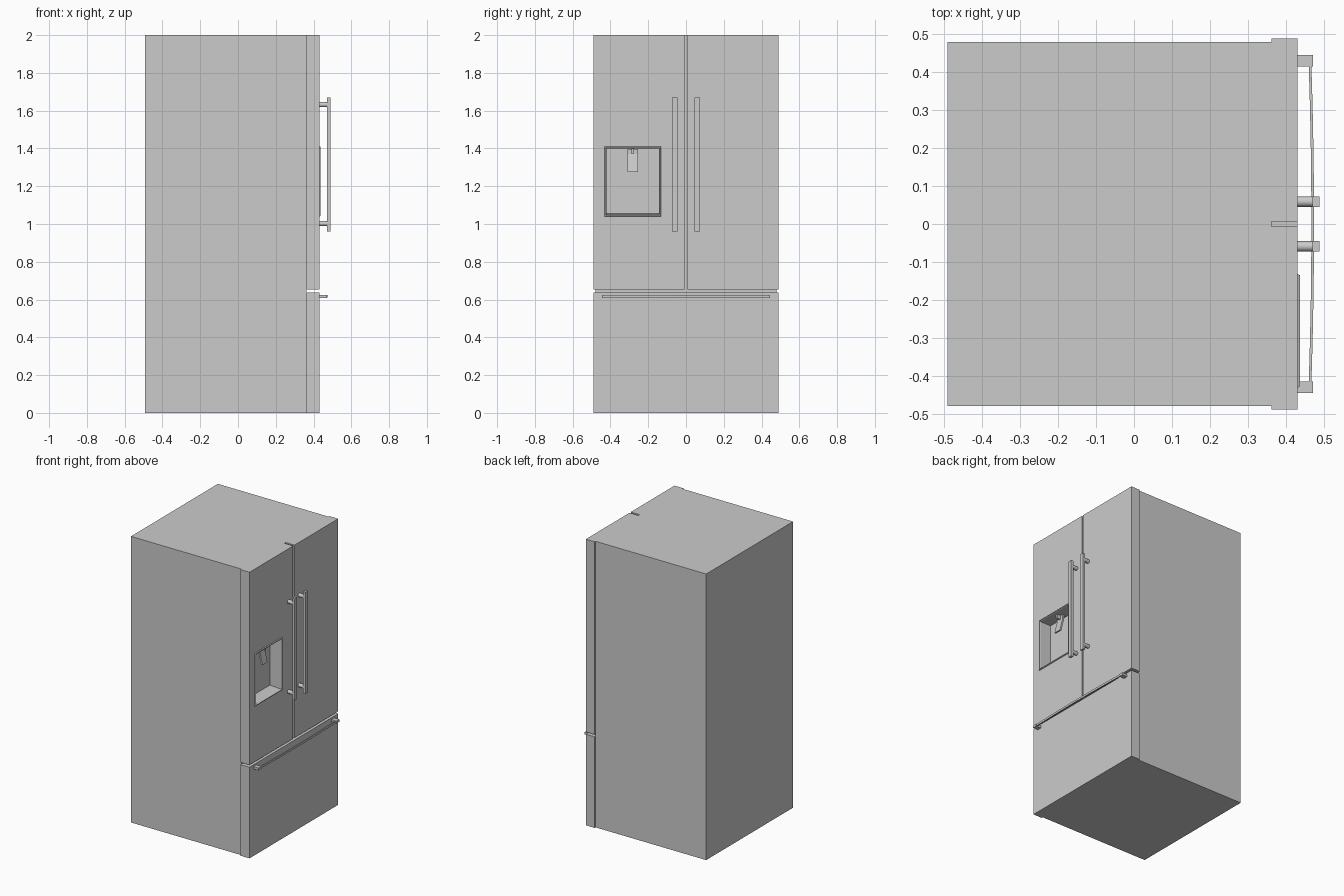
import bpy, bmesh, math
from mathutils import Matrix, Vector

if "Cube" in bpy.data.objects:
    bpy.data.objects.remove(bpy.data.objects["Cube"])

FACE = 0.432   # front plane of the doors
SEAM = 0.363   # plane where doors meet the cabinet


def finish(name, bm):
    bmesh.ops.recalc_face_normals(bm, faces=bm.faces)
    me = bpy.data.meshes.new(name)
    bm.to_mesh(me)
    bm.free()
    ob = bpy.data.objects.new(name, me)
    bpy.context.collection.objects.link(ob)
    return ob


def box(name, x, y, z):
    bm = bmesh.new()
    size = Vector((x[1] - x[0], y[1] - y[0], z[1] - z[0]))
    mid = Vector((sum(x) / 2, sum(y) / 2, sum(z) / 2))
    bmesh.ops.create_cube(bm, size=1, matrix=Matrix.Translation(mid) @ Matrix.Diagonal(size).to_4x4())
    return finish(name, bm)


def loft(name, loops, cap_start=True, cap_end=True):
    bm = bmesh.new()
    rings = [[bm.verts.new(p) for p in loop] for loop in loops]
    n = len(rings[0])
    for a, b in zip(rings, rings[1:]):
        for i in range(n):
            j = (i + 1) % n
            bm.faces.new((a[i], a[j], b[j], b[i]))
    if cap_start:
        bm.faces.new(rings[0])
    if cap_end:
        bm.faces.new(rings[-1])
    return finish(name, bm)


def peg(name, x0, x1, y, z, r):
    bm = bmesh.new()
    m = Matrix.Translation(((x0 + x1) / 2, y, z)) @ Matrix.Rotation(math.pi / 2, 4, 'Y')
    bmesh.ops.create_cone(bm, cap_ends=True, segments=20, radius1=r, radius2=r, depth=x1 - x0, matrix=m)
    ob = finish(name, bm)
    ob.data.shade_smooth()
    ob.data.set_sharp_from_angle(angle=math.radians(40))
    return ob


# Cabinet, two upper doors and freezer drawer
cabinet = box("cabinet", (-0.492, SEAM), (-0.48, 0.48), (0, 2))
left_door = box("left_door", (SEAM, FACE), (-0.49, -0.007), (0.653, 2))
right_door = box("right_door", (SEAM, FACE), (0.007, 0.49), (0.653, 2))
box("freezer_drawer", (SEAM, FACE), (-0.49, 0.49), (0, 0.637))

# Opening for the dispenser
cutter = box("dispenser_cutter", (0.34, 0.5), (-0.428, -0.137), (1.046, 1.406))
cutter.hide_render = True
cutter.hide_viewport = True
for ob in (cabinet, left_door):
    mod = ob.modifiers.new("dispenser_opening", 'BOOLEAN')
    mod.operation = 'DIFFERENCE'
    mod.solver = 'EXACT'
    mod.object = cutter


# Dispenser frame and recessed lining
def rect(x, inset, lift=0):
    y0, y1, z0, z1 = -0.432 + inset, -0.132 - inset, 1.04 + inset + lift, 1.411 - inset
    return [(x, y0, z0), (x, y1, z0), (x, y1, z1), (x, y0, z1)]


loft("dispenser_lining",
     [rect(FACE, 0), rect(0.438, 0.003), rect(0.438, 0.008), rect(0.431, 0.011), rect(0.347, 0.012, 0.004)],
     cap_start=False)

# Dispenser paddle (tilted plate) and spout
loft("dispenser_paddle", [
    [(x, -0.31, z), (x, -0.255, z), (x + 0.012, -0.255, z), (x + 0.012, -0.31, z)]
    for x, z in ((0.372, 1.398), (0.372, 1.37), (0.395, 1.275))])
box("dispenser_spout", (0.386, 0.41), (-0.289, -0.277), (1.37, 1.399))

# Door handles: flat bars on round posts
for side, s in (("left", -1), ("right", 1)):
    y = sorted((s * 0.045, s * 0.073))
    box(side + "_door_handle", (0.471, 0.489), y, (0.96, 1.67))
    for level, z in (("lower", 1.002), ("upper", 1.632)):
        peg(f"{side}_{level}_handle_post", FACE - 0.002, 0.473, s * 0.059, z, 0.0135)
    # Drawer handle mounts
    y = sorted((s * 0.415, s * 0.446))
    box(side + "_drawer_handle_mount", (FACE - 0.002, 0.472), y, (0.608, 0.625))

# Drawer handle: slightly bowed bar
sections = []
for i in range(13):
    t = -1 + i / 6
    x, y = 0.461 + 0.007 * (1 - t * t), 0.42 * t
    sections.append([(x, y, 0.611), (x + 0.007, y, 0.611), (x + 0.007, y, 0.625), (x, y, 0.625)])
loft("drawer_handle", sections)
